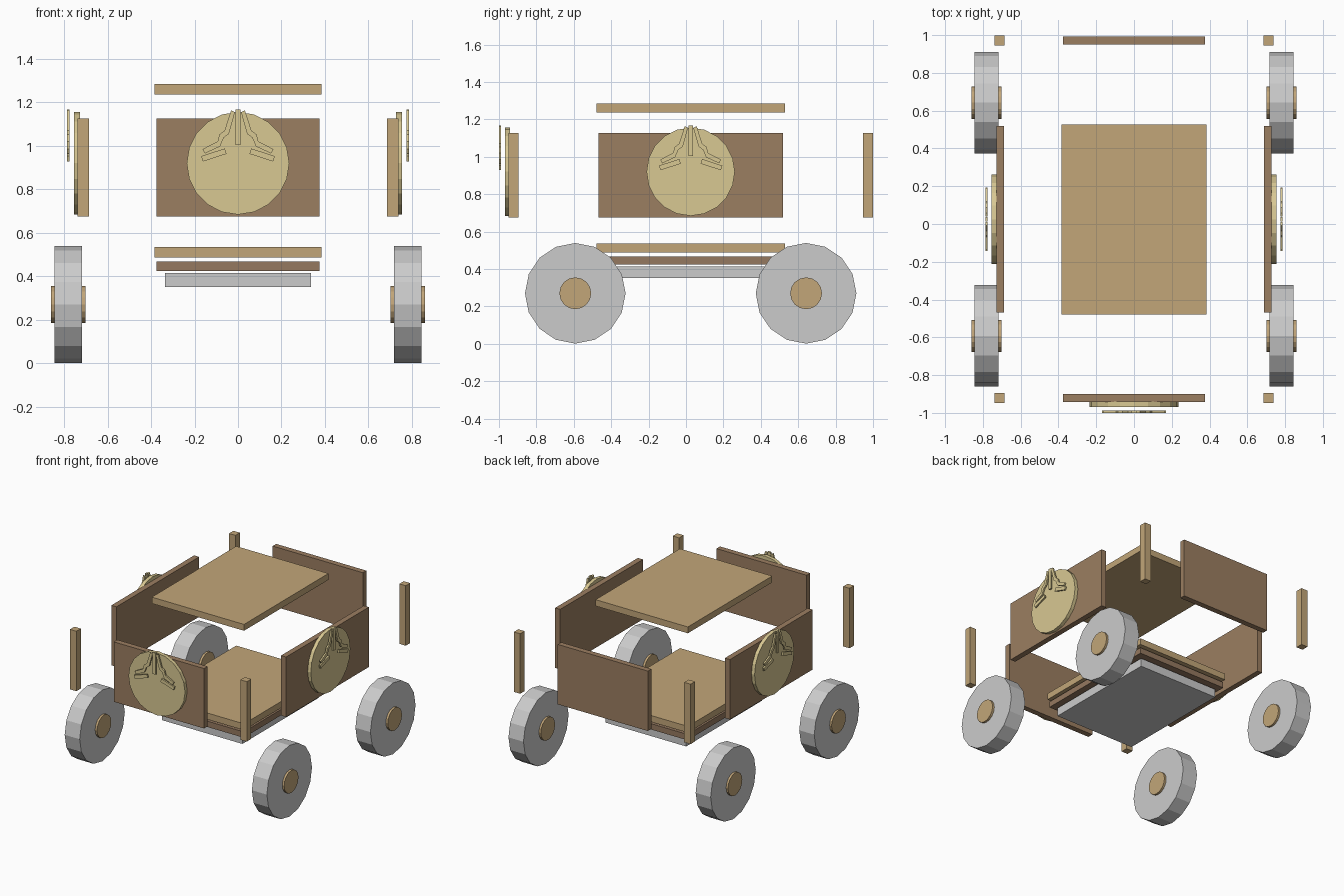
import bpy, bmesh
from math import pi, cos, sin, radians
from mathutils import Matrix, Vector

if "Cube" in bpy.data.objects:
    bpy.data.objects.remove(bpy.data.objects["Cube"])

CY = 0.025  # depth centre of the cart body


def paint(name, rgb):
    m = bpy.data.materials.new(name)
    m.diffuse_color = (*rgb, 1)
    m.use_nodes = True
    m.node_tree.nodes["Principled BSDF"].inputs["Base Color"].default_value = m.diffuse_color
    return m


TAN = paint("light_wood", (0.54, 0.38, 0.19))
BROWN = paint("panel_wood", (0.33, 0.21, 0.12))
DARK = paint("frame_wood", (0.30, 0.19, 0.115))
CREAM = paint("pale_disc", (0.69, 0.58, 0.29))


def finish(name, bm, mat):
    bmesh.ops.recalc_face_normals(bm, faces=bm.faces[:])
    me = bpy.data.meshes.new(name)
    bm.to_mesh(me)
    bm.free()
    ob = bpy.data.objects.new(name, me)
    bpy.context.collection.objects.link(ob)
    if mat:
        me.materials.append(mat)
    return ob


def box(name, centre, size, mat=None):
    bm = bmesh.new()
    bmesh.ops.create_cube(bm, size=1, matrix=Matrix.Translation(centre) @ Matrix.Diagonal((*size, 1)))
    return finish(name, bm, mat)


def cylinder(name, matrix, r, depth, sides, mat=None):
    bm = bmesh.new()
    bmesh.ops.create_cone(bm, cap_ends=True, segments=sides, radius1=r, radius2=r,
                          depth=depth, matrix=matrix)
    return finish(name, bm, mat)


def add_prism(bm, outline, y0, y1, matrix):
    # outline in local x, z; extruded along local y
    face = bm.faces.new([bm.verts.new(matrix @ Vector((x, y0, z))) for x, z in outline])
    new = bmesh.ops.extrude_face_region(bm, geom=[face])["geom"]
    shift = matrix.to_3x3() @ Vector((0, y1 - y0, 0))
    bmesh.ops.translate(bm, vec=shift, verts=[v for v in new if isinstance(v, bmesh.types.BMVert)])


# Stacked boards: roof, deck, frame and undertray
box("roof", (0, CY, 1.261), (0.77, 1.006, 0.048), TAN)
box("deck", (0, CY, 0.511), (0.77, 1.006, 0.048), TAN)
box("underframe", (0, CY, 0.446), (0.752, 0.986, 0.044), DARK)
box("undertray", (0, CY, 0.383), (0.672, 0.906, 0.063))

# Wheels with hubs, corner posts
to_x = Matrix.Rotation(pi / 2, 4, 'Y')
for sx, side in ((-1, "left"), (1, "right")):
    for sy, end in ((-1, "front"), (1, "back")):
        m = Matrix.Translation((sx * 0.781, CY + sy * 0.617, 0.27)) @ to_x
        cylinder(f"{end}_{side}_wheel", m, 0.269, 0.125, 16)
        cylinder(f"{end}_{side}_hub", m, 0.085, 0.157, 16, TAN)
        box(f"{end}_{side}_post", (sx * 0.711, CY + sy * 0.947, 0.901), (0.053, 0.053, 0.452), TAN)
    box(f"{side}_panel", (sx * 0.708, CY, 0.901), (0.042, 0.986, 0.452), BROWN)

box("front_panel", (0, CY - 0.946, 0.901), (0.752, 0.042, 0.452), BROWN)
box("back_panel", (0, CY + 0.946, 0.901), (0.752, 0.042, 0.452), BROWN)

# Ornament outlines (right half), relative to x = 0 and in world z
centre_bar = [(-0.012, 1.005), (0.012, 1.005), (0.012, 1.168), (-0.012, 1.168)]
bent_bar = [(0.014, 1.155), (0.032, 1.163), (0.062, 1.07), (0.085, 1.053), (0.094, 1.02),
            (0.163, 0.985), (0.152, 0.965), (0.083, 0.997), (0.066, 1.037), (0.042, 1.055)]
a = radians(-18)
low_bar = [(0.111 + x * cos(a) - z * sin(a), 0.958 + x * sin(a) + z * cos(a))
           for x, z in ((-0.057, -0.013), (0.057, -0.013), (0.057, 0.013), (-0.057, 0.013))]

# Round plaques with floating ornament bars on front and both sides
for name, turn, dist in (("front", 0, 0.967), ("right", pi / 2, 0.729), ("left", -pi / 2, 0.729)):
    base = Matrix.Translation((0, CY, 0)) @ Matrix.Rotation(turn, 4, 'Z')
    m = base @ Matrix.Translation((0, -dist - 0.0125, 0.92)) @ Matrix.Rotation(pi / 2, 4, 'X')
    cylinder(f"{name}_plaque", m, 0.236, 0.027, 20, CREAM)
    bm = bmesh.new()
    y0, y1 = -dist - 0.046, -dist - 0.058
    add_prism(bm, centre_bar, y0, y1, base)
    for outline in (bent_bar, low_bar):
        for s in (-1, 1):
            add_prism(bm, [(s * x, z) for x, z in outline], y0, y1, base)
    finish(f"{name}_ornament_bars", bm, CREAM)
